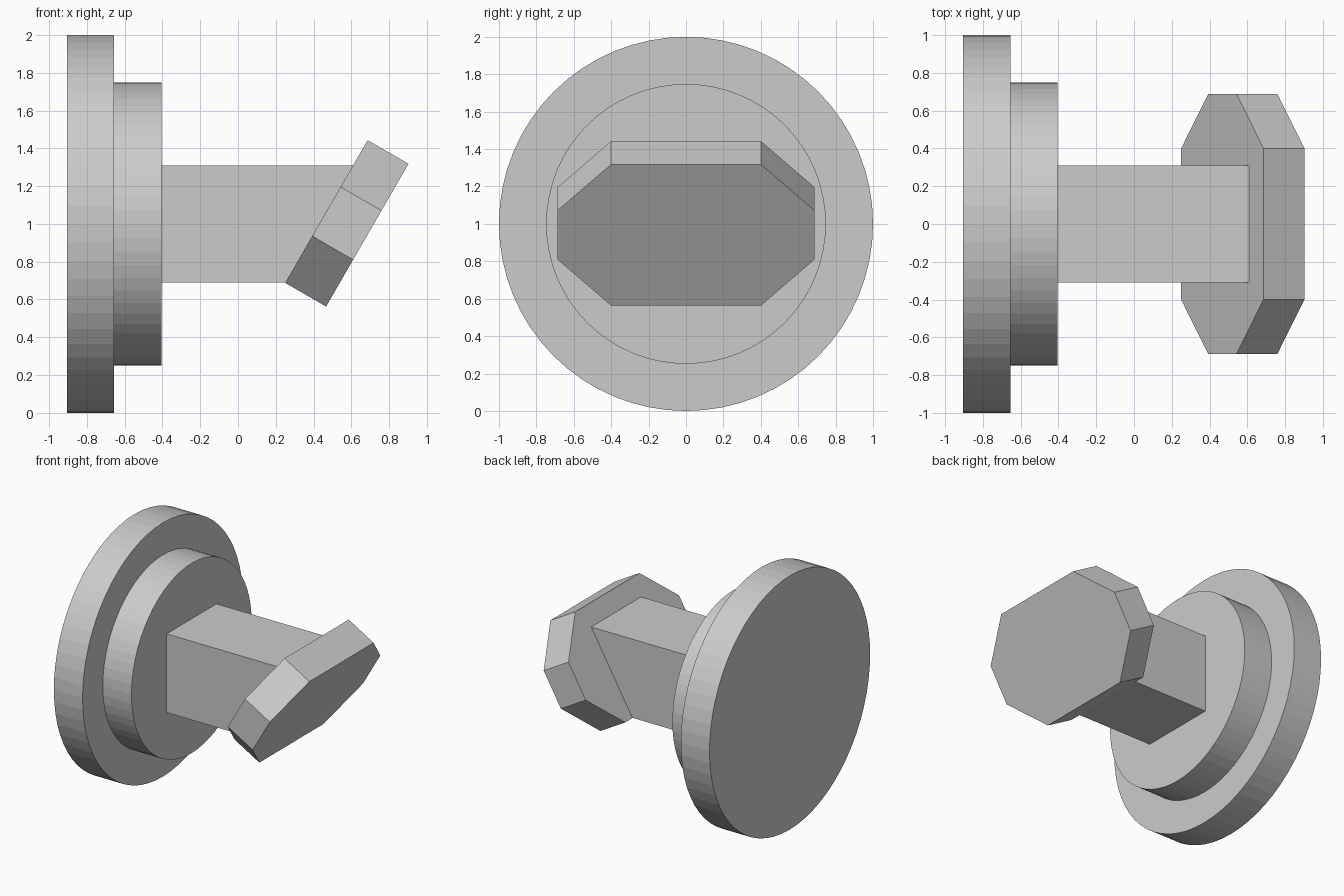
import bpy, bmesh
from math import radians, pi
from mathutils import Matrix, Vector

if "Cube" in bpy.data.objects:
    bpy.data.objects.remove(bpy.data.objects["Cube"])

TILT = radians(30)              # lean of the head plate
HEAD_CENTRE = Vector((0.576, 0, 1.003))
HEAD_THICK = 0.25


def make_object(name, bm):
    bmesh.ops.recalc_face_normals(bm, faces=bm.faces[:])
    mesh = bpy.data.meshes.new(name)
    bm.to_mesh(mesh)
    bm.free()
    obj = bpy.data.objects.new(name, mesh)
    bpy.context.collection.objects.link(obj)
    return obj


def disc(name, x0, x1, radius):
    """Flat-faceted disc whose axis runs along x."""
    bm = bmesh.new()
    place = Matrix.Translation(((x0 + x1) / 2, 0, 1)) @ Matrix.Rotation(pi / 2, 4, 'Y')
    bmesh.ops.create_cone(bm, cap_ends=True, segments=64, radius1=radius,
                          radius2=radius, depth=x1 - x0, matrix=place)
    return make_object(name, bm)


def prism(name, bottom, top):
    """Solid between two matching outlines."""
    bm = bmesh.new()
    a = [bm.verts.new(p) for p in bottom]
    b = [bm.verts.new(p) for p in top]
    bm.faces.new(a)
    bm.faces.new(b)
    for i in range(len(a)):
        j = (i + 1) % len(a)
        bm.faces.new((a[i], a[j], b[j], b[i]))
    return make_object(name, bm)


# Stepped wall plate
disc("back_plate", -0.905, -0.655, 1.0)
disc("raised_plate", -0.655, -0.405, 0.748)

# Square post, end cut parallel to the tilted head and just sunk into it
s = 0.31
square = [(-s, 1 - s), (s, 1 - s), (s, 1 + s), (-s, 1 + s)]
prism("post",
      [(-0.405, y, z) for y, z in square],
      [(0.27 if z < 1 else 0.628, y, z) for y, z in square])

# Tilted octagonal head: a rectangle with cut corners
outline = [(0.4, -0.436), (0.688, -0.15), (0.688, 0.15), (0.4, 0.436)]
outline += [(-y, u) for y, u in reversed(outline)]
tilt = Matrix.Translation(HEAD_CENTRE) @ Matrix.Rotation(TILT, 4, 'Y')
h = HEAD_THICK / 2
prism("head",
      [tilt @ Vector((-h, y, u)) for y, u in outline],
      [tilt @ Vector((h, y, u)) for y, u in outline])
